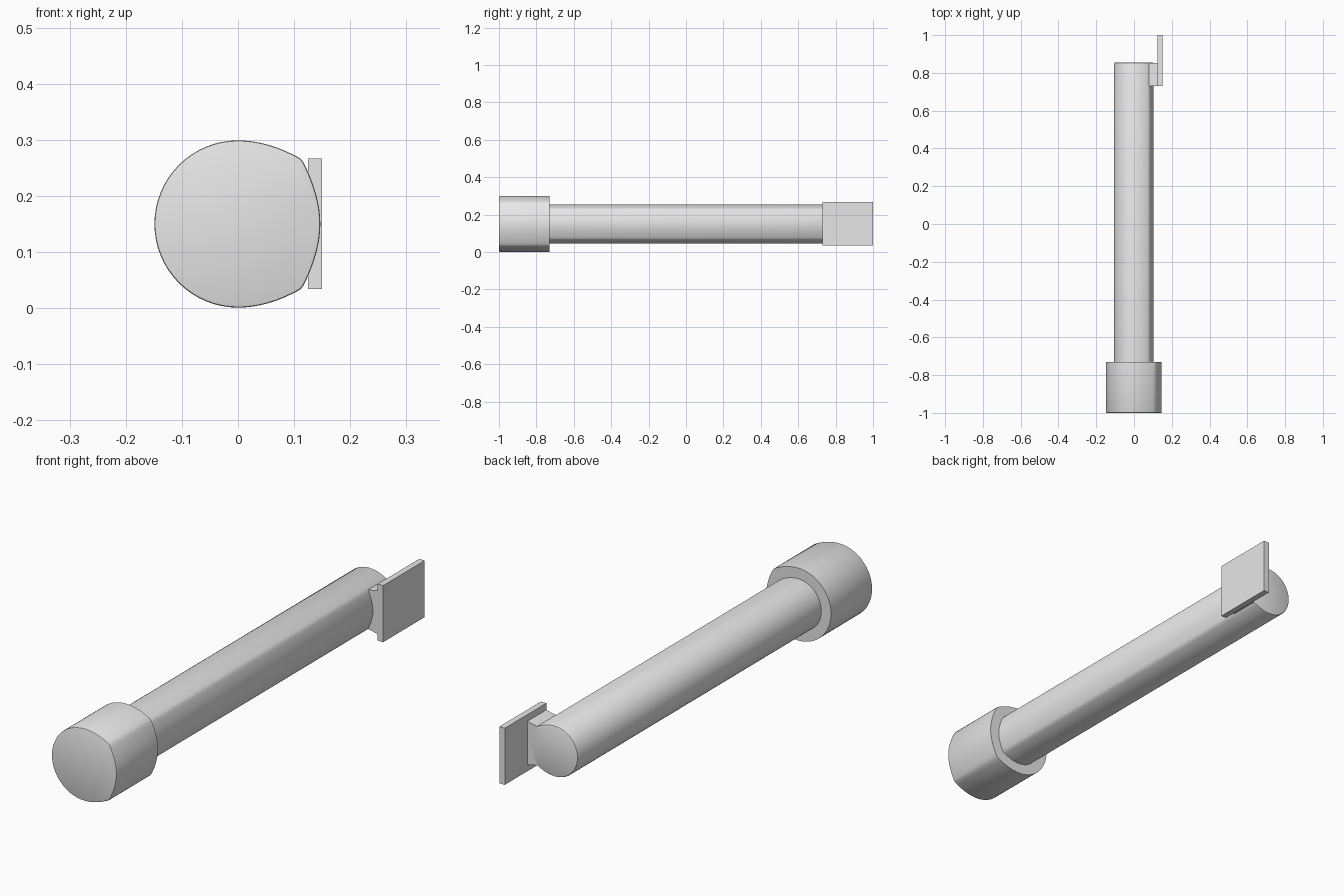
import bpy
import bmesh
import math

cube = bpy.data.objects.get("Cube")
if cube:
    bpy.data.objects.remove(cube, do_unlink=True)

grey = bpy.data.materials.new("light grey")
grey.use_nodes = True
colour = (0.8, 0.8, 0.8, 1)
grey.diffuse_color = colour
grey.node_tree.nodes["Principled BSDF"].inputs["Base Color"].default_value = colour

MID_Z = 0.15


def curve(a, b, c, steps=8):
    """Points on a quadratic curve from a to c, pulled toward b."""
    points = []
    for i in range(steps + 1):
        t = i / steps
        points.append(tuple((1 - t) ** 2 * p + 2 * t * (1 - t) * q + t * t * r
                            for p, q, r in zip(a, b, c)))
    return points


def grip_section():
    """Unit section: half round on one side, blunt and bulging on the other."""
    top = [(-math.cos(math.pi / 2 * i / 16), math.sin(math.pi / 2 * i / 16))
           for i in range(16)]
    top += curve((0, 1), (0.36, 1), (0.745, 0.785))
    top += curve((0.785, 0.735), (0.985, 0.33), (0.985, 0))
    return top + [(x, -z) for x, z in reversed(top[1:-1])]


def extrude(name, section, y0, y1, bevel_y=None, bevel=0.0):
    """Prism along y, with an optional rounded rim on the end at bevel_y."""
    bm = bmesh.new()
    rings = [[bm.verts.new((x, y, MID_Z + z)) for x, z in section] for y in (y0, y1)]
    n = len(section)
    for i in range(n):
        j = (i + 1) % n
        bm.faces.new((rings[0][i], rings[0][j], rings[1][j], rings[1][i]))
    for ring in rings:
        bm.faces.new(ring)
    bmesh.ops.recalc_face_normals(bm, faces=bm.faces[:])
    if bevel_y is not None:
        rim = [e for e in bm.edges if all(abs(v.co.y - bevel_y) < 1e-5 for v in e.verts)]
        bmesh.ops.bevel(bm, geom=rim, offset=bevel, segments=2, profile=0.5,
                        affect='EDGES')
    mesh = bpy.data.meshes.new(name)
    bm.to_mesh(mesh)
    bm.free()
    mesh.materials.append(grey)
    obj = bpy.data.objects.new(name, mesh)
    bpy.context.collection.objects.link(obj)
    bpy.ops.object.select_all(action='DESELECT')
    obj.select_set(True)
    bpy.context.view_layer.objects.active = obj
    bpy.ops.object.shade_smooth_by_angle(angle=math.radians(30))
    return obj


def scaled(size):
    return [(x * size, z * size) for x, z in grip_section()]


# Thick end knob and long shaft share one section
extrude("end_knob", scaled(0.149), -1.0, -0.73, -1.0, 0.004)
extrude("shaft", scaled(0.105), -0.74, 0.855, 0.855, 0.006)

# Short bracket flaring from the shaft out to the plate
extrude("bracket", [(0.05, -0.08), (0.08, -0.08), (0.128, -0.09),
                    (0.128, 0.09), (0.08, 0.08), (0.05, 0.08)], 0.73, 0.853)

# Flat mounting plate
extrude("mounting_plate", [(0.125, -0.116), (0.15, -0.116),
                           (0.15, 0.117), (0.125, 0.117)], 0.73, 1.0)
